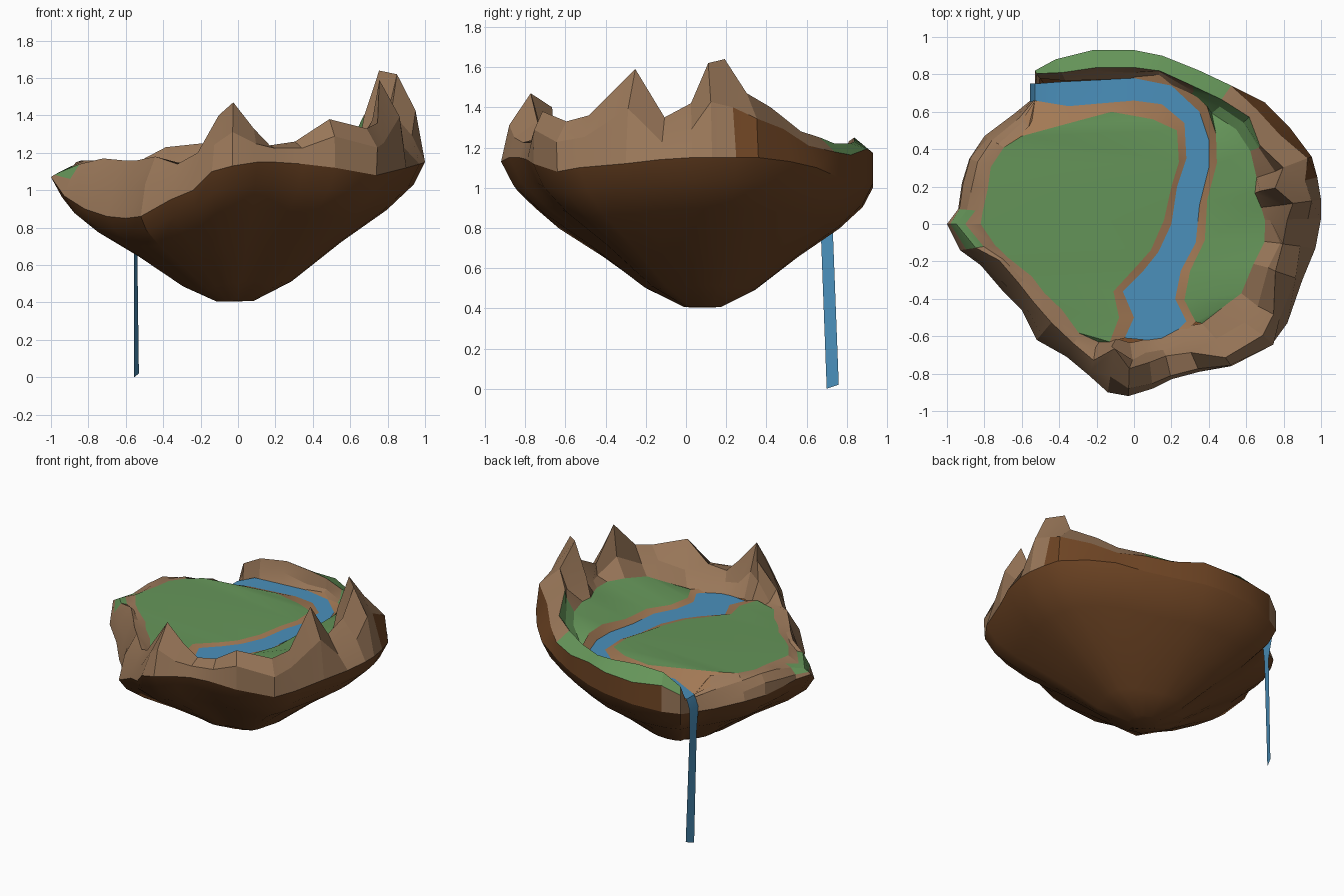
import bpy, random
from mathutils import Vector
from mathutils.geometry import tessellate_polygon

if "Cube" in bpy.data.objects:
    bpy.data.objects.remove(bpy.data.objects["Cube"])

random.seed(4)


def material(name, rgb):
    m = bpy.data.materials.new(name)
    m.diffuse_color = (*rgb, 1)
    m.use_nodes = True
    m.node_tree.nodes["Principled BSDF"].inputs["Base Color"].default_value = m.diffuse_color
    return m


ROCK = material("rock", (.32, .185, .10))
EARTH = material("dark_earth", (.16, .06, .018))
GRASS = material("grass", (.13, .30, .10))
BANK = material("bank_soil", (.36, .19, .09))
WATER = material("water", (.07, .28, .50))


def build(name, verts, faces, mats, slots=None, up=False, angle=.5):
    me = bpy.data.meshes.new(name)
    me.from_pydata([tuple(v) for v in verts], [], faces)
    for m in mats:
        me.materials.append(m)
    if slots:
        for p, s in zip(me.polygons, slots):
            p.material_index = s
    ob = bpy.data.objects.new(name, me)
    bpy.context.collection.objects.link(ob)
    if up and sum(p.normal.z * p.area for p in me.polygons) < 0:
        me.flip_normals()
    bpy.ops.object.select_all(action='DESELECT')
    ob.select_set(True)
    bpy.context.view_layer.objects.active = ob
    bpy.ops.object.shade_smooth_by_angle(angle=angle)
    return ob


def strip(name, a, b, mat, up=True):
    n = len(a)
    return build(name, a + b, [(i, i + 1, n + i + 1, n + i) for i in range(n - 1)], [mat], up=up)


def ground(x, y):
    if x < .2:
        return 1.115 + .045 * min(1, max(0, -x / .8))
    return 1.12 + .13 * min(1, max(0, (x - .35) / .3))


# Outline of the island, counter-clockwise: x, y, height of the widest belt
outline = [
    (1, .03, 1.15), (1, .13, 1.15), (.98, .25, 1.15), (.95, .36, 1.15), (.83, .52, 1.13),
    (.70, .65, 1.10), (.52, .74, 1.06), (.35, .82, 1.04), (.15, .90, 1.03), (0, .93, 1.02),
    (-.22, .93, 1.0), (-.42, .88, .98), (-.53, .82, .97), (-.53, .76, .95), (-.53, .68, .93),
    (-.64, .59, .95), (-.80, .47, 1.0), (-.88, .35, 1.02), (-.92, .22, 1.04), (-.94, .08, 1.05),
    (-1, 0, 1.07), (-.93, -.14, .97), (-.82, -.22, .90), (-.70, -.36, .86), (-.60, -.46, .85),
    (-.52, -.62, .86), (-.36, -.71, .95), (-.24, -.81, 1.0), (-.14, -.90, 1.1), (-.03, -.92, 1.13),
    (.10, -.88, 1.15), (.20, -.83, 1.15), (.35, -.79, 1.14), (.52, -.76, 1.12), (.74, -.64, 1.08),
    (.82, -.53, 1.1), (.90, -.30, 1.12), (.97, -.13, 1.14)]
# Matching crest: inward scale, height, inward scale of the inner foot
crest = [
    (.82, 1.42, .70), (.85, 1.62, .68), (.77, 1.64, .66), (.84, 1.47, .69), (.81, 1.40, .75),
    (.88, 1.28, .78), (.90, 1.25, .80), (.90, 1.22, .82), (.91, 1.22, .86), (.90, 1.23, .83),
    (.90, 1.25, .83), (.92, 1.23, .87), (.98, 1.16, .95), (.99, 1.04, .96), (.99, 1.03, .94),
    (.96, 1.07, .88), (.95, 1.13, .87), (.95, 1.16, .87), (.94, 1.15, .85), (.95, 1.12, .86),
    (.95, 1.10, .82), (.91, 1.14, .80), (.88, 1.17, .82), (.88, 1.16, .78), (.90, 1.16, .80),
    (.85, 1.18, .74), (.90, 1.14, .82), (.90, 1.20, .78), (.74, 1.40, .68), (.84, 1.47, .69),
    (.84, 1.33, .70), (.85, 1.24, .73), (.87, 1.26, .70), (.94, 1.38, .70), (.93, 1.33, .67),
    (.91, 1.36, .70), (.84, 1.59, .71), (.82, 1.35, .72)]
N = len(outline)


def loft_faces(rows):
    return [(r * N + c, r * N + (c + 1) % N, (r + 1) * N + (c + 1) % N, (r + 1) * N + c)
            for r in range(rows - 1) for c in range(N)]


def jit(a):
    return random.uniform(-a, a)


# Rocky rim: belt, shoulder, crest, inner slope, inner foot
belt, shoulder, top, inner, foot = [], [], [], [], []
for (x, y, zb), (k, zc, f) in zip(outline, crest):
    calm = .4 if zc < 1.2 else 1
    north = y > .7
    s = 1 if north else 1 + (k - 1) * .3 + jit(.03) * calm
    m = k + (f - k) * .5 + jit(.025) * calm
    zf = ground(x * f, y * f)
    if y > .66 and x < .6:
        zf = 1.10 if x > -.45 else 1.03
    elif y < -.78 and x < .36:
        zf = 1.11
    belt.append(Vector((x, y, zb)))
    shoulder.append(Vector((x * s, y * s, zb + (zc - zb) * (.75 if north else .55) + jit(.03) * calm)))
    top.append(Vector((x * k, y * k, zc)))
    inner.append(Vector((x * m + jit(.02) * calm, y * m, zf + (zc - zf) * .42 + jit(.03) * calm)))
    foot.append(Vector((x * f, y * f, zf)))
slots = []
for r in range(4):
    for c in range(N):
        green = (r == 1 and 6 <= c <= 11) or (r >= 2 and 4 <= c <= 6) or (r in (1, 2) and c in (19, 20))
        slots.append(1 if green else 2 if r == 0 and 2 <= c <= 10 else 0)
build("rocky_rim", belt + shoulder + top + inner + foot, loft_faces(5), [ROCK, GRASS, EARTH], slots, angle=.3)

# Tapering underside
rows = []
for s, h in ((.10, .01), (.30, .15), (.56, .43), (.80, .66), (.94, .84), (1, 1)):
    for b in belt:
        w = 1 - s
        rows.append(Vector((b.x * s - .02 * w, b.y * s + .09 * w, .40 + (b.z - .40) * h)))
build("earth_underside", rows, loft_faces(6) + [tuple(reversed(range(N)))], [EARTH], angle=.6)

# River: outer edge, inner edge, meadow edge
river = [
    (-.53, .75, -.53, .66, -.60, .47), (-.40, .76, -.35, .63, -.38, .53), (0, .78, 0, .66, -.12, .60),
    (.20, .74, .15, .64, .10, .56), (.35, .60, .27, .54, .23, .50), (.40, .45, .28, .35, .24, .33),
    (.40, .30, .23, .20, .20, .20), (.35, .10, .20, 0, .16, .02), (.33, -.10, .13, -.15, .09, -.14),
    (.25, -.25, .05, -.25, .01, -.23), (.22, -.40, -.06, -.36, -.11, -.36),
    (.28, -.52, 0, -.50, -.08, -.50), (.17, -.63, -.05, -.61, -.13, -.63)]
heights = [1.05, 1.105] + [1.115] * 11
outer = [Vector((r[0], r[1], z)) for r, z in zip(river, heights)]
near = [Vector((r[2], r[3], z)) for r, z in zip(river, heights)]
west_edge = [Vector((r[4], r[5], ground(r[4], r[5]) + .01)) for r in river]
east_edge = []
for o, i in zip(outer, near):
    d = o - i
    d.z = 0
    p = o + d.normalized() * .05
    east_edge.append(Vector((p.x, p.y, ground(p.x, p.y) + .01)))
strip("river", outer, near, WATER)
strip("west_bank", near, west_edge, BANK)
strip("east_bank", outer[2:], east_edge[2:], BANK)

# Bank slope beside the outlet
build("outlet_bank", [near[0], west_edge[0], foot[16], foot[15], foot[14]],
      [(0, 1, 2), (0, 2, 3), (0, 3, 4)], [BANK], up=True)


# Grass meadows between the banks and the rim
def meadow(name, ring):
    flat = [Vector((p.x, p.y, 0)) for p in ring]
    build(name, ring, [tuple(t) for t in tessellate_polygon([flat])], [GRASS], up=True)


meadow("west_meadow", west_edge + [foot[c] for c in range(28, 15, -1)])
meadow("east_meadow", east_edge[3:12] + [foot[c % N] for c in range(33, N + 8)])

# Waterfall ribbon, facing outwards to the left
strip("waterfall",
      [outer[0], Vector((-.555, .75, .97)), Vector((-.54, .73, .80)), Vector((-.53, .76, .02))],
      [near[0], Vector((-.555, .65, .97)), Vector((-.555, .67, .80)), Vector((-.555, .70, 0))],
      WATER, up=False).data.flip_normals()
